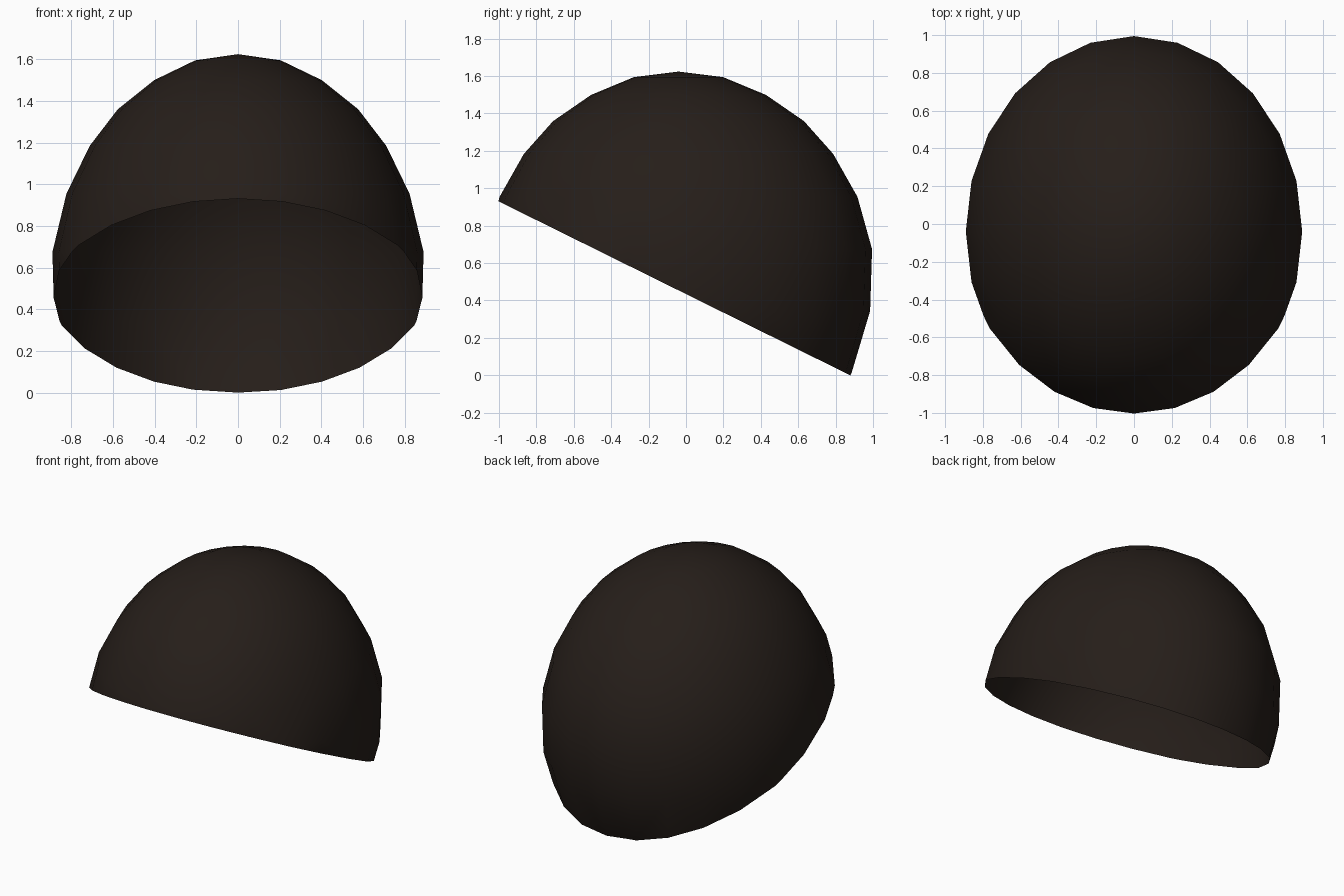
import bpy, bmesh, math
from mathutils import Vector

if "Cube" in bpy.data.objects:
    bpy.data.objects.remove(bpy.data.objects["Cube"])

SEGMENTS = 24
RX, RY, CY = 0.895, 1.04, -0.04
# Normalised radius and height of each ring, from the crown downwards
PROFILE = [(0.23, 1.59), (0.45, 1.495), (0.645, 1.355), (0.795, 1.18),
           (0.92, 0.95), (0.995, 0.67), (0.985, 0.34), (0.89, 0.01), (0.74, -0.28)]

# Dome of the hair cap, lofted ring by ring
bm = bmesh.new()
crown = bm.verts.new((0, CY, 1.62))
rings = []
for r, z in PROFILE:
    angles = [2 * math.pi * i / SEGMENTS for i in range(SEGMENTS)]
    rings.append([bm.verts.new((RX * r * math.cos(a), CY + RY * r * math.sin(a), z))
                  for a in angles])
for i in range(SEGMENTS):
    j = (i + 1) % SEGMENTS
    bm.faces.new((crown, rings[0][i], rings[0][j]))
    for top, low in zip(rings, rings[1:]):
        bm.faces.new((top[i], low[i], low[j], top[j]))

# Sloping open rim, high over the forehead and low at the nape
bmesh.ops.bisect_plane(bm, geom=bm.verts[:] + bm.edges[:] + bm.faces[:],
                       plane_co=Vector((0, -1.0, 0.925)),
                       plane_no=Vector((0, 0.925, 1.87)).normalized(),
                       clear_inner=True)
# Merge the slivers left along the cut
rim = [v for v in bm.verts if v.is_boundary]
bmesh.ops.remove_doubles(bm, verts=rim, dist=0.04)

# Stand the lowest rim point on the ground
lowest = min(v.co.z for v in bm.verts)
bmesh.ops.translate(bm, verts=bm.verts[:], vec=(0, 0, -lowest))
for f in bm.faces:
    f.smooth = True

mesh = bpy.data.meshes.new("hair_cap")
bm.to_mesh(mesh)
bm.free()
cap = bpy.data.objects.new("hair_cap", mesh)
bpy.context.collection.objects.link(cap)

# Dark brown colour
mat = bpy.data.materials.new("dark_brown")
mat.diffuse_color = (0.019, 0.013, 0.010, 1)
mat.use_nodes = True
mat.node_tree.nodes["Principled BSDF"].inputs["Base Color"].default_value = mat.diffuse_color
mesh.materials.append(mat)
